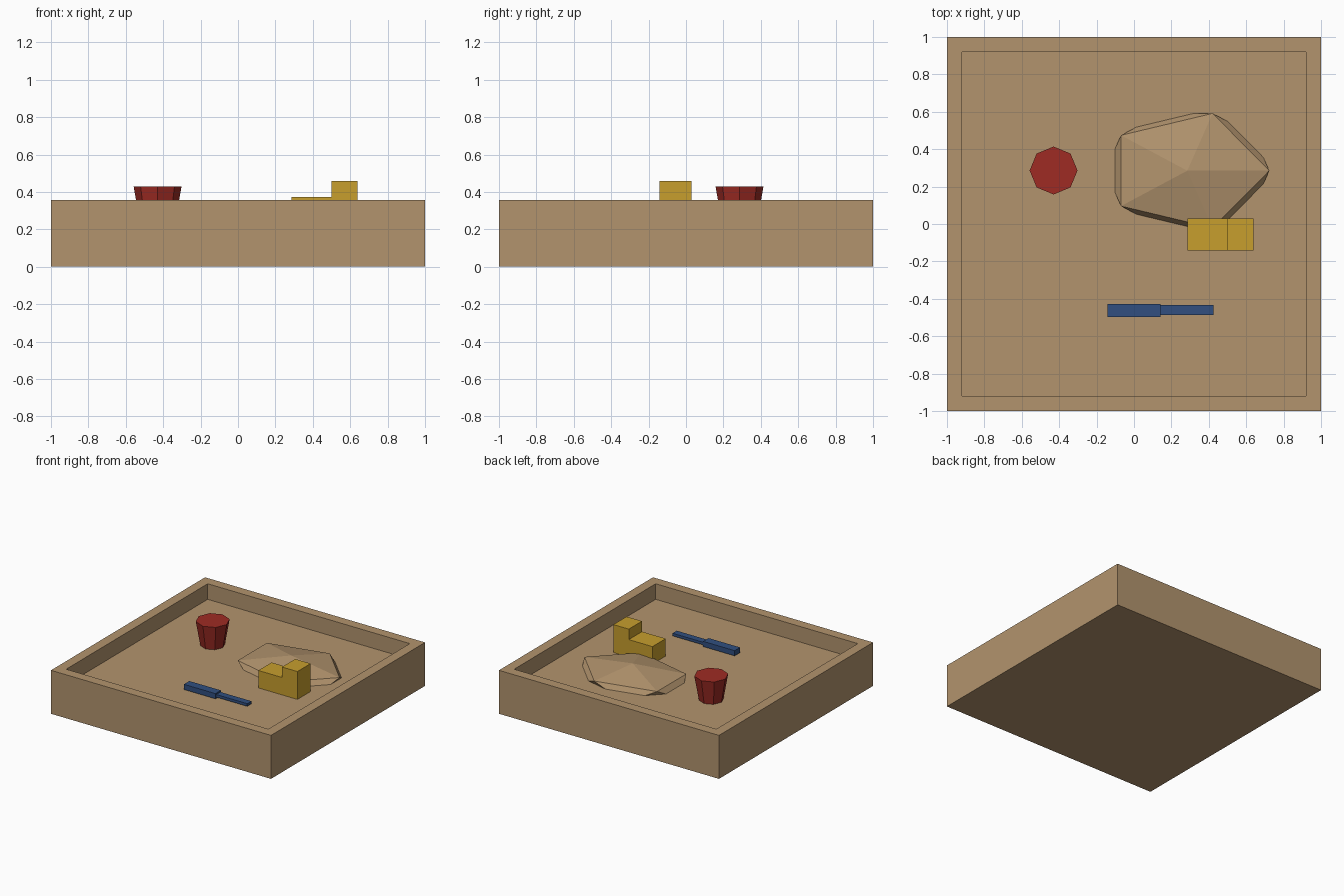
import bpy, bmesh
from mathutils import Matrix, Vector

if "Cube" in bpy.data.objects:
    bpy.data.objects.remove(bpy.data.objects["Cube"], do_unlink=True)

RIM, FLOOR, INNER = 0.357, 0.229, 0.885


def material(name, srgb):
    linear = [((c + 0.055) / 1.055) ** 2.4 for c in srgb] + [1.0]
    mat = bpy.data.materials.new(name)
    mat.use_nodes = True
    mat.diffuse_color = linear
    bsdf = mat.node_tree.nodes["Principled BSDF"]
    bsdf.inputs["Base Color"].default_value = linear
    return mat


sand = material("sand tan", (0.70, 0.58, 0.43))
red = material("bucket red", (0.62, 0.17, 0.14))
yellow = material("toy yellow", (0.78, 0.62, 0.18))
blue = material("shovel blue", (0.19, 0.31, 0.50))


def finish(name, bm, mat):
    mesh = bpy.data.meshes.new(name)
    bm.to_mesh(mesh)
    bm.free()
    mesh.materials.append(mat)
    obj = bpy.data.objects.new(name, mesh)
    bpy.context.collection.objects.link(obj)
    return obj


def box_mesh(low, high):
    low, high = Vector(low), Vector(high)
    bm = bmesh.new()
    bmesh.ops.create_cube(bm, size=1, matrix=Matrix.LocRotScale(
        (low + high) / 2, None, high - low))
    return bm


def box(name, low, high, mat):
    return finish(name, box_mesh(low, high), mat)


# Sandbox tray: a block with its top inset and pushed down to the sand level
bm = box_mesh((-1, -1, 0), (1, 1, RIM))
bm.normal_update()
top = max(bm.faces, key=lambda f: f.calc_center_median().z)
bmesh.ops.inset_region(bm, faces=[top], thickness=1 - INNER)
floor = bmesh.ops.extrude_discrete_faces(bm, faces=[top])["faces"][0]
bmesh.ops.translate(bm, verts=floor.verts, vec=(0, 0, FLOOR - RIM))
finish("sandbox_tray", bm, sand)

# Faceted sand mound, half sunk in the floor
bm = bmesh.new()
bmesh.ops.create_icosphere(bm, subdivisions=1, radius=1, matrix=Matrix.LocRotScale(
    (0.285, 0.285, 0.216), None, (0.49, 0.36, 0.116)))
finish("sand_mound", bm, sand)

# Tapered bucket
bm = bmesh.new()
bmesh.ops.create_cone(bm, cap_ends=True, segments=8, radius1=0.093, radius2=0.128,
                      depth=0.2, matrix=Matrix.Translation((-0.43, 0.286, FLOOR + 0.1)))
finish("bucket", bm, red)

# Toy truck: low bed and taller cab
box("truck_bed", (0.285, -0.143, FLOOR), (0.5, 0.029, 0.372), yellow)
box("truck_cab", (0.5, -0.143, FLOOR), (0.64, 0.029, 0.458), yellow)

# Shovel: thick handle and thin narrow blade
box("shovel_handle", (-0.143, -0.497, 0.236), (0.143, -0.427, 0.279), blue)
box("shovel_blade", (0.143, -0.487, 0.246), (0.425, -0.433, 0.268), blue)
